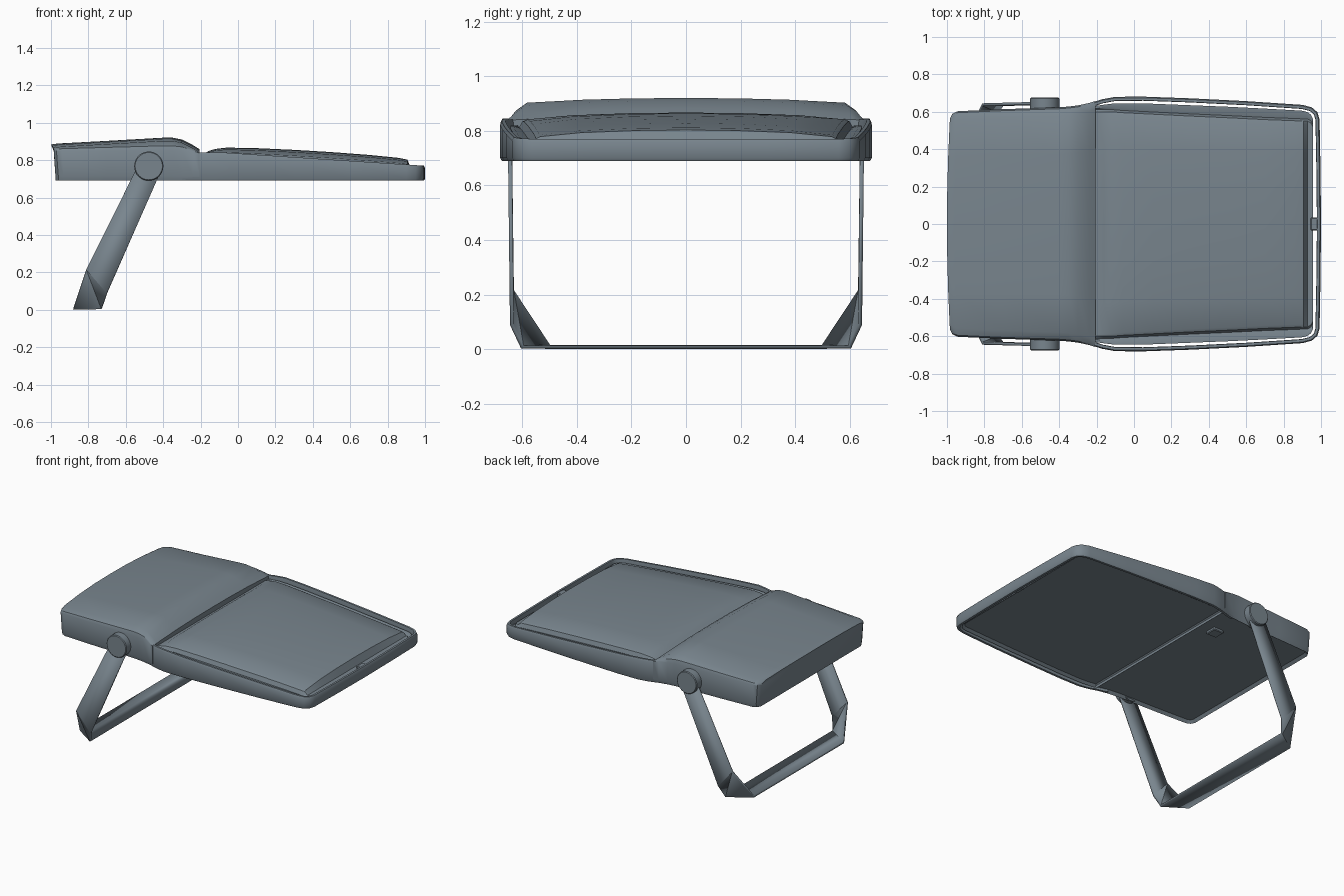
import bpy, bmesh, math
from mathutils import Vector

if "Cube" in bpy.data.objects:
    bpy.data.objects.remove(bpy.data.objects["Cube"])

grey = bpy.data.materials.new("slate grey metal")
grey.diffuse_color = (0.19, 0.235, 0.27, 1)
grey.use_nodes = True
grey.node_tree.nodes["Principled BSDF"].inputs["Base Color"].default_value = grey.diffuse_color


def finish(bm, name, angle=32):
    bmesh.ops.recalc_face_normals(bm, faces=bm.faces[:])
    me = bpy.data.meshes.new(name)
    bm.to_mesh(me)
    bm.free()
    me.materials.append(grey)
    me.shade_smooth()
    me.set_sharp_from_angle(angle=math.radians(angle))
    ob = bpy.data.objects.new(name, me)
    bpy.context.collection.objects.link(ob)
    return ob


def loft(bm, rings, closed=False):
    """Skin closed cross-sections; cap both ends unless the loft is a loop."""
    vs = [[bm.verts.new(p) for p in r] for r in rings]
    n, m = len(vs), len(vs[0])
    for i in range(n if closed else n - 1):
        a, b = vs[i], vs[(i + 1) % n]
        for j in range(m):
            k = (j + 1) % m
            bm.faces.new((a[j], a[k], b[k], b[j]))
    if not closed:
        bm.faces.new(vs[0])
        bm.faces.new(vs[-1])


def mirrored(x, half):
    """Full ring from half section points (y, z), the last one on y = 0."""
    return [(x, y, z) for y, z in half] + [(x, -y, z) for y, z in reversed(half[:-1])]


def recess_bottom(bm, width, depth):
    bmesh.ops.recalc_face_normals(bm, faces=bm.faces[:])
    bm.normal_update()
    low = [f for f in bm.faces if f.normal.z < -0.9]
    bmesh.ops.inset_region(bm, faces=low, thickness=width, depth=0, use_even_offset=True)
    for v in {v for f in low for v in f.verts}:
        v.co.z += depth


# Rear housing: x, half width, side height, crown height
body = [(-1.0, .565, .845, .882), (-.988, .59, .848, .886), (-.96, .603, .85, .889),
        (-.7, .614, .85, .903), (-.4, .624, .85, .92), (-.35, .628, .85, .92),
        (-.3, .634, .848, .91), (-.24, .647, .845, .88), (-.205, .658, .838, .858)]
bm = bmesh.new()
rings = []
for x, w, zs, zc in body:
    ze = max(zc - .017, zs + .003)
    rings.append(mirrored(x, [(w - .008, .69), (w, .715), (w, zs), (w - .008, zs + (ze - zs) * .5),
                              (w - .045, ze), (w * .6, zc - .006), (w * .3, zc - .001), (0, zc)]))
loft(bm, rings)
recess_bottom(bm, .018, .018)
for v in bm.verts:  # bowed, slightly leaning back wall
    if v.co.x < -.95:
        v.co.x += .018 * (v.co.y / .6) ** 2 + (.01 if v.co.z < .72 else 0)
finish(bm, "rear_housing")

# Front frame: thin wall that follows the outline, lower towards the front
half = [(-.3, .63), (-.24, .645), (-.17, .667), (-.1, .68), (.05, .681), (.3, .672), (.6, .657),
        (.9, .637), (.95, .624), (.98, .598), (.992, .56), (.997, .3), (1.0, 0)]
path = [Vector((x, y, 0)) for x, y in half] + [Vector((x, -y, 0)) for x, y in reversed(half[:-1])]


def frame_top(x):
    return .842 - .072 * max(0, (x + .1) / 1.1)


bm = bmesh.new()
rings = []
for i, p in enumerate(path):
    t = path[min(i + 1, len(path) - 1)] - path[max(i - 1, 0)]
    inward = Vector((t.y, -t.x, 0)).normalized()
    top = frame_top(p.x)
    rings.append([p + inward * d + Vector((0, 0, z)) for d, z in
                  ((.006, .69), (0, .70), (0, top - .012), (.006, top), (.02, top), (.022, top - .01), (.022, .69))])
loft(bm, rings)
finish(bm, "front_frame")

# Front cover: flange, shallow trough and raised domed panel; x, half width, panel half width, crown
cover = [(-.215, .63, .60, .80), (-.195, .633, .60, .822), (-.16, .638, .60, .848), (-.12, .643, .60, .86),
         (-.06, .645, .595, .867), (.1, .643, .587, .864), (.3, .635, .577, .855), (.5, .627, .568, .843),
         (.7, .617, .558, .828), (.86, .608, .552, .812), (.905, .605, .55, .803),
         (.928, .598, .55, 0), (.945, .585, .54, 0), (.957, .56, .52, 0)]
bm = bmesh.new()
rings = []
for x, w, p, zc in cover:
    zf = frame_top(x) - .022
    zc = max(zc, zf)
    rise = zc - zf
    rings.append(mirrored(x, [(w, .70), (w, zf), (w - .015, zf), (p + .012, zf - .008),
                              (p, zf + rise * .35), (p - .015, zf + rise * .5), (p * .7, zf + rise * .8),
                              (p * .35, zf + rise * .95), (0, zc)]))
loft(bm, rings)
recess_bottom(bm, .018, .015)
finish(bm, "front_cover")

# U-shaped stand: folded strip given by its rear and front edges
edges = [((-.545, .645, .75), (-.415, .645, .735)),
         ((-.81, .638, .215), (-.70, .638, .09)),
         ((-.88, .50, .008), (-.728, .60, .008))]
edges += [tuple((x, -y, z) for x, y, z in e) for e in reversed(edges)]
bm = bmesh.new()
vs = [[bm.verts.new(p) for p in e] for e in edges]
for a, b in zip(vs, vs[1:]):
    bm.faces.new((a[0], a[1], b[1], b[0]))
bmesh.ops.triangulate(bm, faces=bm.faces[:])
stand = finish(bm, "stand_bracket", 3)
mod = stand.modifiers.new("thickness", "SOLIDIFY")
mod.thickness = .015
mod.offset = 0


def box(name, lo, hi):
    bm = bmesh.new()
    bmesh.ops.create_cube(bm, size=1)
    for v in bm.verts:
        v.co = [(l + h) / 2 + c * (h - l) for c, l, h in zip(v.co, lo, hi)]
    bmesh.ops.bevel(bm, geom=bm.edges[:], offset=.005, segments=1, affect='EDGES')
    finish(bm, name)


# Pivot knobs on both sides
for side, y in (("left", -1), ("right", 1)):
    bm = bmesh.new()
    loft(bm, [[(-.477 + r * math.cos(a), y * d, .768 + r * math.sin(a))
               for a in (k * math.tau / 40 for k in range(40))]
              for r, d in ((.078, .60), (.078, .67), (.073, .675))])
    finish(bm, side + "_pivot_knob")

# Front latch and the small block under the housing
box("front_latch", (.945, -.035, .70), (.992, .035, .765))
box("under_block", (-.38, .36, .69), (-.30, .44, .73))
